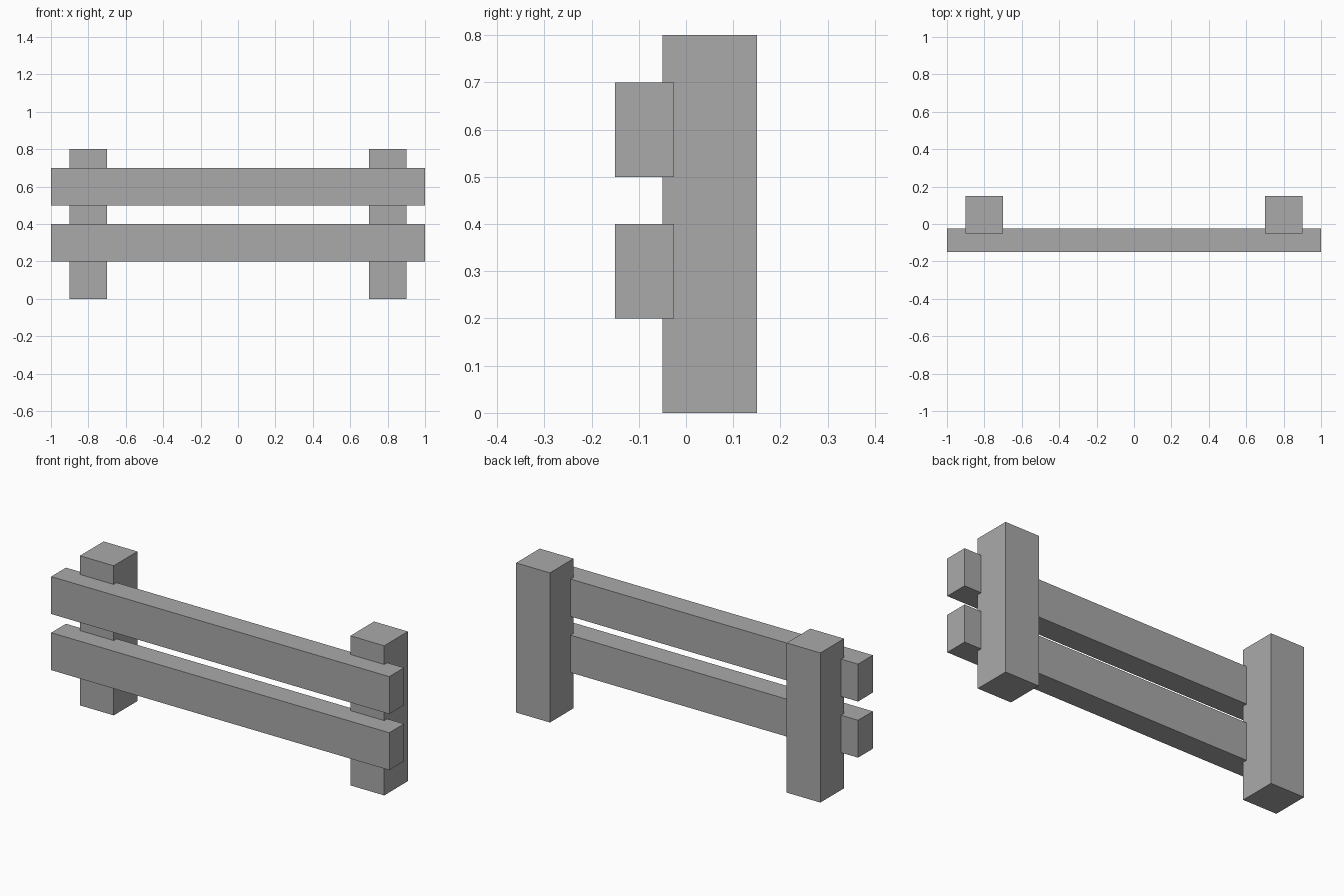
import bpy

cube = bpy.data.objects.get("Cube")
if cube:
    bpy.data.objects.remove(cube, do_unlink=True)

# Single plain grey finish
grey = bpy.data.materials.new("plain_grey")
grey.use_nodes = True
colour = (0.4, 0.4, 0.4, 1)
grey.diffuse_color = colour
grey.node_tree.nodes["Principled BSDF"].inputs["Base Color"].default_value = colour


def box(name, low, high):
    """Add a box spanning two opposite corners."""
    centre = [(a + b) / 2 for a, b in zip(low, high)]
    size = [b - a for a, b in zip(low, high)]
    bpy.ops.mesh.primitive_cube_add(size=1, location=centre)
    obj = bpy.context.object
    obj.name = name
    obj.scale = size
    bpy.ops.object.transform_apply(location=False, rotation=False, scale=True)
    obj.data.materials.append(grey)
    return obj


# Square upright posts
for name, x in (("left_post", 0.8), ("right_post", -0.8)):
    box(name, (x - 0.1, -0.05, 0), (x + 0.1, 0.15, 0.8))

# Horizontal rails, let slightly into the front of the posts
for name, z in (("lower_rail", 0.2), ("upper_rail", 0.5)):
    box(name, (-1, -0.15, z), (1, -0.025, z + 0.2))
